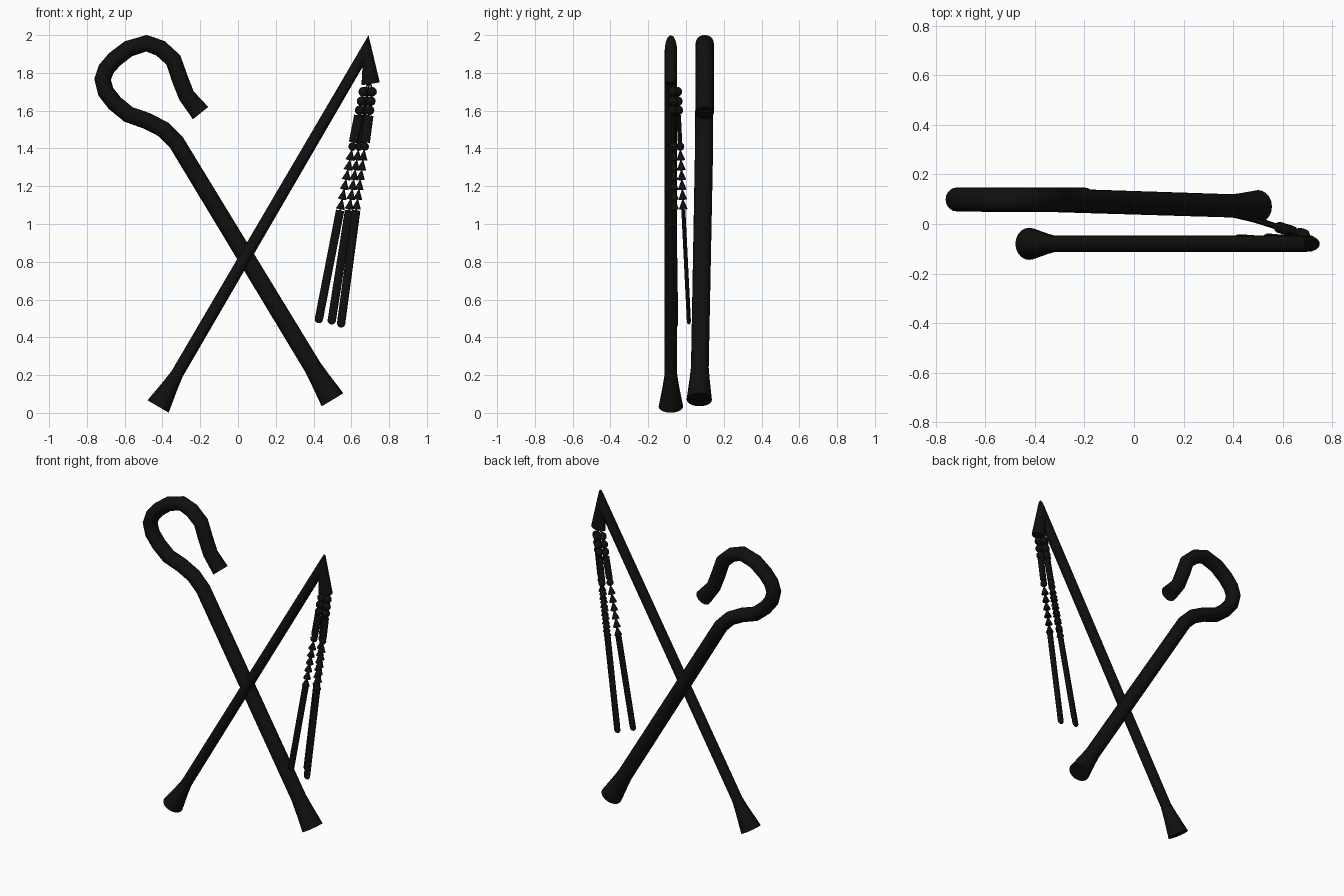
import bpy, math
from mathutils import Vector

if "Cube" in bpy.data.objects:
    bpy.data.objects.remove(bpy.data.objects["Cube"])

black = bpy.data.materials.new("black")
black.diffuse_color = (0.005, 0.005, 0.005, 1)
black.use_nodes = True
black.node_tree.nodes["Principled BSDF"].inputs["Base Color"].default_value = black.diffuse_color


def sweep(name, pts, sides=20, fixed=None):
    """Loft elliptical rings (x, y, z, in-plane radius, depth radius) along a path."""
    cs = [Vector(p[:3]) for p in pts]
    verts, faces, n = [], [], len(pts)
    for i, p in enumerate(pts):
        t = fixed
        if t is None:
            a = (cs[i] - cs[max(i - 1, 0)]).normalized()
            b = (cs[min(i + 1, n - 1)] - cs[i]).normalized()
            t = (a + b).normalized()
        u = Vector((-t.z, 0, t.x)).normalized()
        v = t.cross(u).normalized()
        for k in range(sides):
            w = 2 * math.pi * k / sides
            verts.append(cs[i] + u * p[3] * math.cos(w) + v * p[4] * math.sin(w))
    for i in range(n - 1):
        for k in range(sides):
            k2 = (k + 1) % sides
            faces.append((i * sides + k, i * sides + k2,
                          (i + 1) * sides + k2, (i + 1) * sides + k))
    faces.append(tuple(reversed(range(sides))))
    faces.append(tuple(range((n - 1) * sides, n * sides)))
    me = bpy.data.meshes.new(name)
    me.from_pydata(verts, [], faces)
    me.materials.append(black)
    ob = bpy.data.objects.new(name, me)
    bpy.context.collection.objects.link(ob)
    bpy.ops.object.select_all(action='DESELECT')
    bpy.context.view_layer.objects.active = ob
    ob.select_set(True)
    bpy.ops.object.shade_smooth_by_angle(angle=math.radians(35))
    return ob


# Crook: flared foot, straight shaft, looped hook
def shaft(a, b, flare, r):
    """Flared foot at a, running up toward b."""
    a, b = Vector(a), Vector(b)
    d = (b - a).normalized()
    return [(*(a + d * s), r + (flare - r) * f, r + (flare - r) * f)
            for s, f in ((0, 1), (0.07, 0.62), (0.13, 0.3), (0.2, 0))]


hook = [(-0.325, 1.43), (-0.394, 1.50), (-0.48, 1.545), (-0.58, 1.58), (-0.653, 1.64),
        (-0.70, 1.70), (-0.717, 1.765), (-0.698, 1.82), (-0.653, 1.872), (-0.58, 1.928),
        (-0.484, 1.957), (-0.41, 1.93), (-0.342, 1.868), (-0.31, 1.775), (-0.273, 1.68),
        (-0.198, 1.587)]
crook = shaft((0.50, 0.07, 0.07), (-0.325, 0.096, 1.43), 0.067, 0.047)
crook += [(x, 0.096 + 0.003 * (i > 3), z, 0.044 if i < 15 else 0.052, 0.048)
          for i, (x, z) in enumerate(hook)]
sweep("crook_staff", crook)

# Flail handle: flared foot, shaft, sharply mitred drooping head
foot, tip = (-0.423, -0.08, 0.034), (0.675, -0.08, 1.915)
sweep("flail_handle", shaft(foot, tip, 0.065, 0.033)
      + [(*tip, 0.086, 0.033), (0.702, -0.08, 1.742, 0.049, 0.032)])

# Strand profile from the top down: (height, half width, half depth)
prof = []


def bead(z, r):
    for k in range(9):
        w = math.pi * k / 8
        q = max(r * math.sin(w), 0.004)
        prof.append((z + r * math.cos(w), q, q))


def bar(top, bottom, w, d, round_end=False):
    prof.extend([(top, 0.004, 0.004), (top, w, d)])
    if round_end:
        for k in range(6):
            a = math.pi / 2 * k / 5
            c = max(math.cos(a), 0.05)
            prof.append((bottom + w * (1 - math.sin(a)), w * c, d * c))
    else:
        prof.extend([(bottom, w, d), (bottom, 0.004, 0.004)])


for z in (1.70, 1.65, 1.602):
    bead(z, 0.025)
bar(1.575, 1.432, 0.024, 0.012)
bead(1.41, 0.022)
for i in range(6):
    z = 1.387 - i * 0.052
    prof.extend([(z, 0.004, 0.004), (z - 0.048, 0.024, 0.023), (z - 0.05, 0.004, 0.004)])
bar(1.072, 0.0, 0.022, 0.011, True)
# the final rod is stretched to each strand's own end height
split = len(prof) - 6

strands = {"left": ((0.663, -0.07, 1.70), (0.424, -0.052, 0.475)),
           "middle": ((0.686, -0.045, 1.70), (0.493, 0.016, 0.468)),
           "right": ((0.710, -0.07, 1.70), (0.543, -0.053, 0.452))}
for side, (a, b) in strands.items():
    a, b = Vector(a), Vector(b)
    pts = []
    for i, (z, w, d) in enumerate(prof):
        z += b.z if i >= split else 0
        p = a.lerp(b, (a.z - z) / (a.z - b.z))
        pts.append((*p, w, d))
    sweep("flail_strand_" + side, pts, 14, (b - a).normalized())
    # Thin cord hanging the strand from the head
    sweep("flail_cord_" + side, [(0.70, -0.075, 1.76, 0.004, 0.004), (*a, 0.004, 0.004)], 8)
